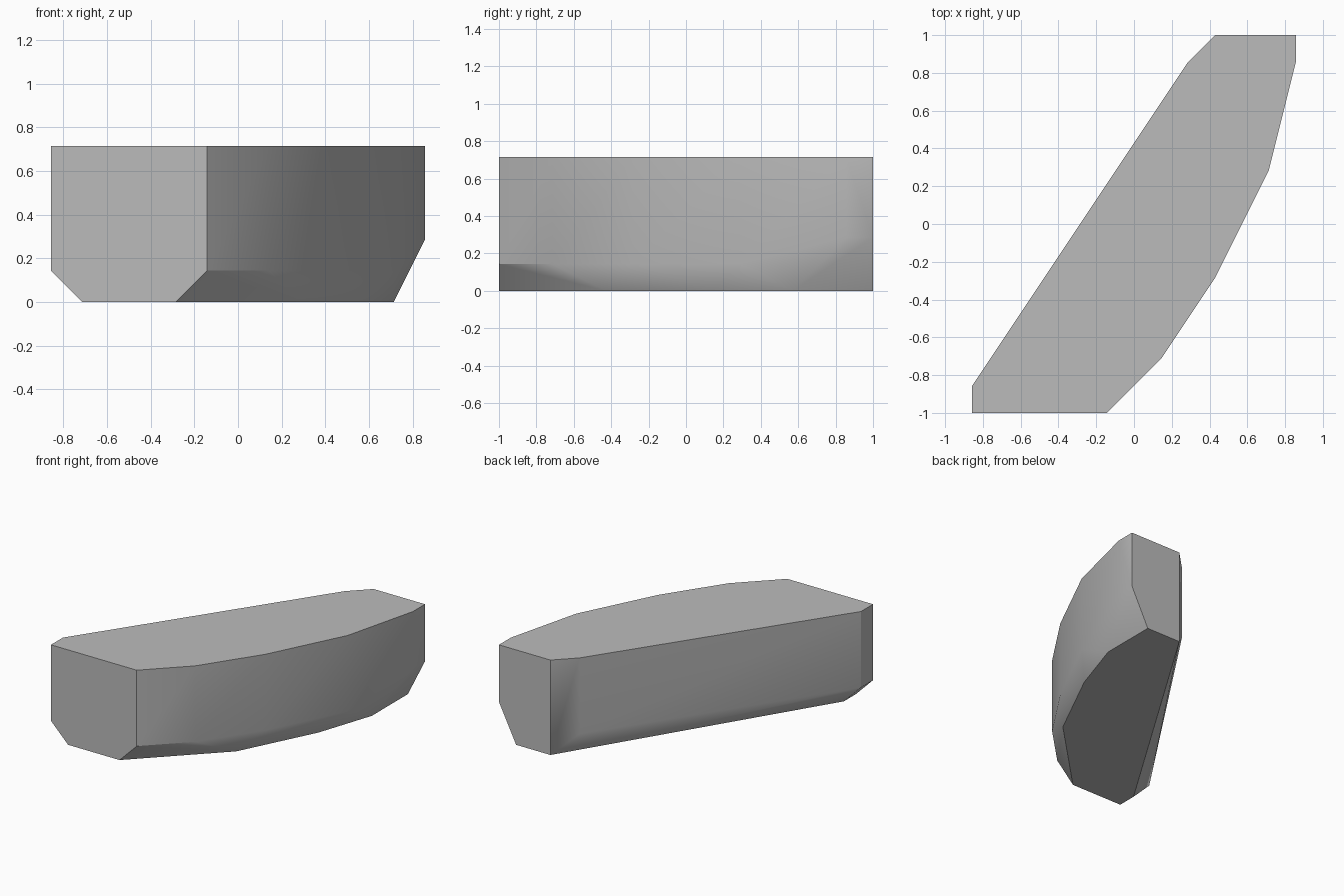
import bpy, bmesh, math

cube = bpy.data.objects.get("Cube")
if cube:
    bpy.data.objects.remove(cube, do_unlink=True)

UNIT = 1 / 7  # grid step of the blocky outline

# Plan outline of the walls: x, y, and the height where the wall ends
wall = [(-6, -6, 1), (-6, -7, 1), (-1, -7, 1), (1, -5, 1), (3, -2, 1),
        (5, 2, 1), (6, 6, 2), (6, 7, 2), (3, 7, 0), (2, 6, 1)]
# Smaller outline of the flat underside
base = [(-5, -6), (-5, -7), (-2, -7), (2, -3), (4, 1), (5, 4), (5, 7)]
TOP = 5

grey = bpy.data.materials.new("stone_grey")
grey.use_nodes = True
colour = (0.5, 0.5, 0.5, 1)
grey.diffuse_color = colour
grey.node_tree.nodes["Principled BSDF"].inputs["Base Color"].default_value = colour

# Block: hull around the top outline, the wall feet and the underside
bm = bmesh.new()
points = [(x, y, TOP) for x, y, z in wall] + wall + [(x, y, 0) for x, y in base]
for p in points:
    bm.verts.new([c * UNIT for c in p])
bmesh.ops.convex_hull(bm, input=bm.verts)
bmesh.ops.dissolve_limit(bm, angle_limit=math.radians(0.5),
                         verts=bm.verts, edges=bm.edges)
bmesh.ops.recalc_face_normals(bm, faces=bm.faces)

# Smooth the gentle bends; keep rims, corners and front undercut crisp
for f in bm.faces:
    f.smooth = True
for e in bm.edges:
    long_side = all(f.normal.x < -0.1 and f.normal.y > 0.1 for f in e.link_faces)
    e.smooth = e.calc_face_angle() < math.radians(30) or long_side

mesh = bpy.data.meshes.new("curved_block")
bm.to_mesh(mesh)
bm.free()
mesh.materials.append(grey)
block = bpy.data.objects.new("curved_block", mesh)
bpy.context.collection.objects.link(block)

# Let the big walls dominate the shading
weighted = block.modifiers.new("wall_shading", 'WEIGHTED_NORMAL')
weighted.keep_sharp = True
